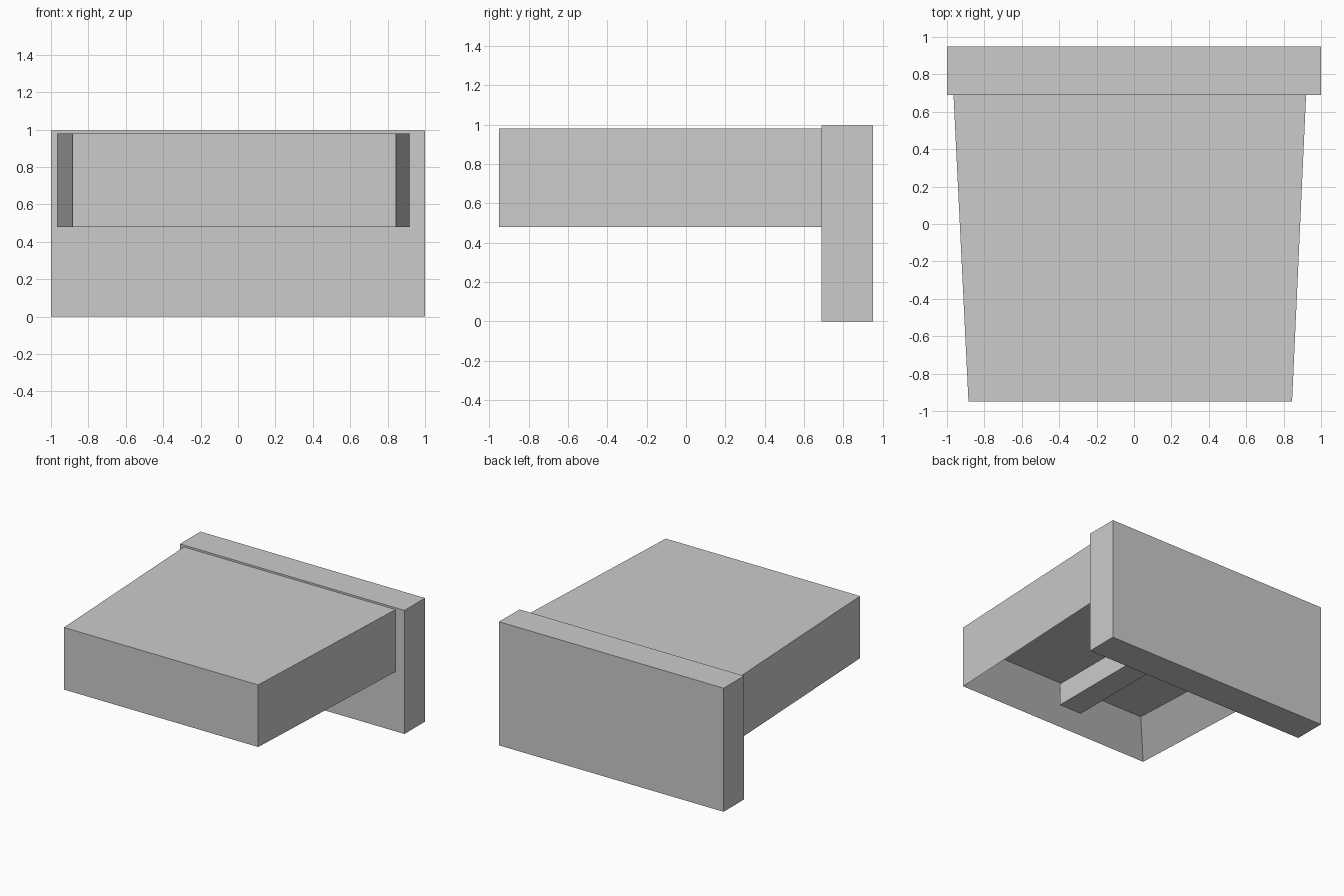
import bpy
import bmesh

cube = bpy.data.objects.get("Cube")
if cube:
    bpy.data.objects.remove(cube, do_unlink=True)

grey = bpy.data.materials.new("plain grey")
grey.use_nodes = True
grey.diffuse_color = (0.6, 0.6, 0.6, 1)
grey.node_tree.nodes["Principled BSDF"].inputs["Base Color"].default_value = grey.diffuse_color


def prism(name, outline, bottom, top, rim=0, depth=0):
    """Extrude an outline upward; optionally hollow its underside inside a rim."""
    bm = bmesh.new()
    base = bm.faces.new([bm.verts.new((x, y, bottom)) for x, y in outline])
    raised = bmesh.ops.extrude_face_region(bm, geom=[base], use_keep_orig=True)["geom"]
    for v in raised:
        if isinstance(v, bmesh.types.BMVert):
            v.co.z = top
    bmesh.ops.recalc_face_normals(bm, faces=bm.faces[:])
    if rim:
        bm.normal_update()
        under = min(bm.faces, key=lambda f: f.calc_center_median().z)
        bmesh.ops.inset_region(bm, faces=[under], thickness=rim, use_even_offset=True)
        under = min((f for f in bm.faces if f.normal.z < -0.9),
                    key=lambda f: f.calc_center_median().xy.length)
        for v in under.verts:
            v.co.z += depth
    mesh = bpy.data.meshes.new(name)
    bm.to_mesh(mesh)
    bm.free()
    mesh.materials.append(grey)
    obj = bpy.data.objects.new(name, mesh)
    bpy.context.collection.objects.link(obj)
    return obj


def rect(x0, x1, y0, y1):
    return [(x0, y0), (x1, y0), (x1, y1), (x0, y1)]


# Upright board across the back
prism("back_plate", rect(-1, 1, 0.69, 0.95), 0, 0.995)

# Tapered slab, hollow underneath
prism("tapered_slab", [(-0.885, -0.95), (0.845, -0.95), (0.92, 0.69), (-0.965, 0.69)],
      0.48, 0.98, rim=0.205, depth=0.22)

# Central rib running along the hollow
prism("underside_rib", rect(-0.125, 0.075, -0.76, 0.5), 0.523, 0.71)
